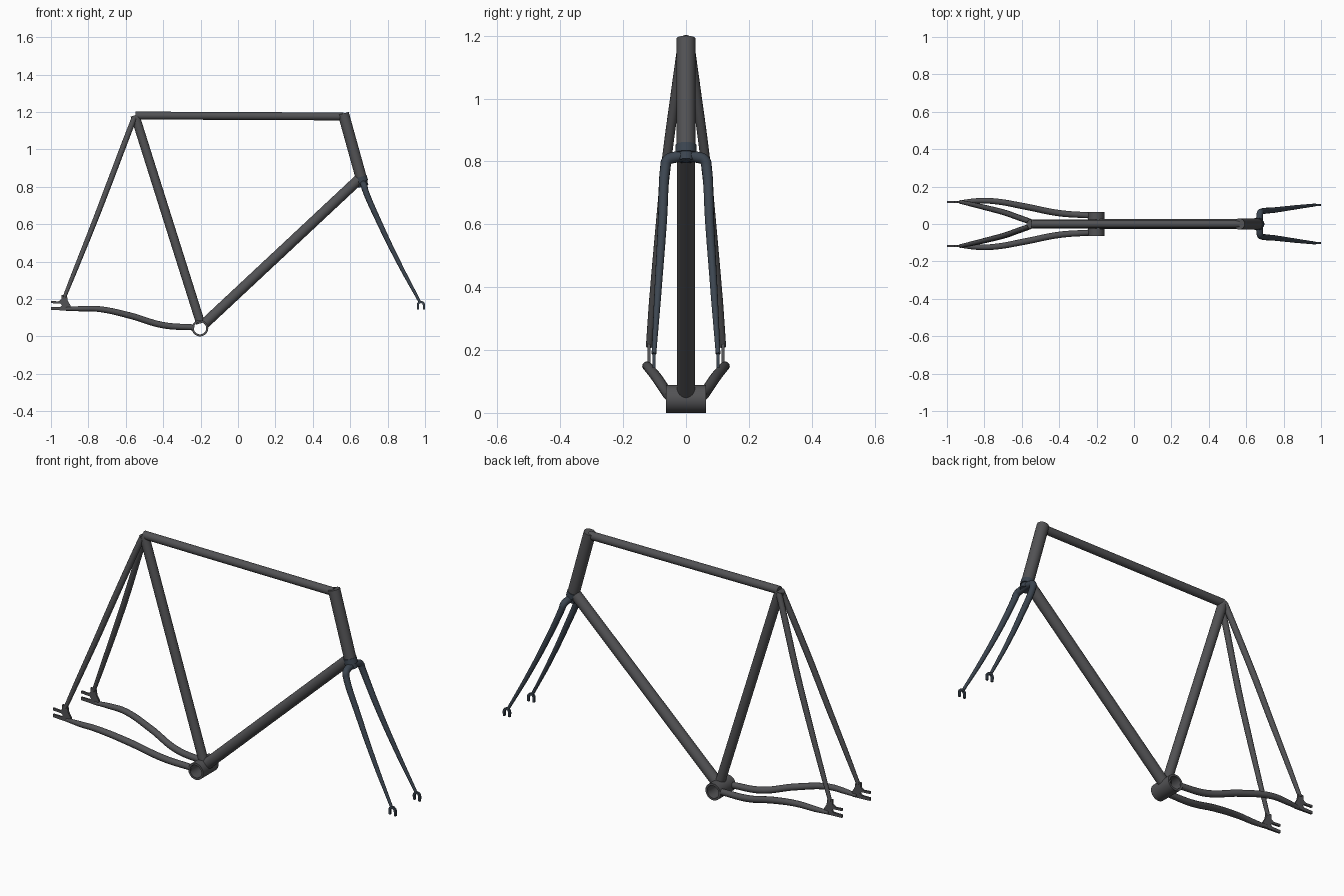
import bpy, bmesh, math
from mathutils import Vector

if "Cube" in bpy.data.objects:
    bpy.data.objects.remove(bpy.data.objects["Cube"])


def material(name, rgb):
    m = bpy.data.materials.new(name)
    m.diffuse_color = (*rgb, 1)
    m.use_nodes = True
    m.node_tree.nodes["Principled BSDF"].inputs["Base Color"].default_value = m.diffuse_color
    return m


FRAME = material("frame_grey", (0.085, 0.085, 0.09))
FORK = material("fork_blue_grey", (0.045, 0.06, 0.08))


def finish(obj, mat):
    obj.data.materials.append(mat)
    bpy.ops.object.select_all(action='DESELECT')
    obj.select_set(True)
    bpy.context.view_layer.objects.active = obj
    if obj.type == 'CURVE':
        bpy.ops.object.convert(target='MESH')
    bpy.ops.object.shade_smooth_by_angle(angle=math.radians(40))
    return bpy.context.object


def tube(name, a, b, r, mat):
    """Straight solid tube between two points."""
    a, b = Vector(a), Vector(b)
    d = b - a
    bpy.ops.mesh.primitive_cylinder_add(vertices=32, radius=r, depth=d.length, location=(a + b) / 2,
                                        rotation=d.to_track_quat('Z', 'Y').to_euler())
    o = bpy.context.object
    o.name = name
    return finish(o, mat)


def bent_tube(name, pts, mat):
    """Smooth bent tube; each point is x, y, z, radius."""
    cu = bpy.data.curves.new(name, 'CURVE')
    cu.dimensions = '3D'
    cu.bevel_depth = 1
    cu.bevel_resolution = 4
    cu.resolution_u = 8
    cu.use_fill_caps = True
    s = cu.splines.new('BEZIER')
    s.bezier_points.add(len(pts) - 1)
    for p, (x, y, z, r) in zip(s.bezier_points, pts):
        p.co = (x, y, z)
        p.radius = r
        p.handle_left_type = p.handle_right_type = 'AUTO'
    o = bpy.data.objects.new(name, cu)
    bpy.context.collection.objects.link(o)
    return finish(o, mat)


def plate(name, outline, y, thick, mat):
    """Flat plate in the XZ plane."""
    bm = bmesh.new()
    f = bm.faces.new([bm.verts.new((x, y - thick / 2, z)) for x, z in outline])
    ext = bmesh.ops.extrude_face_region(bm, geom=[f])
    bmesh.ops.translate(bm, vec=(0, thick, 0),
                        verts=[v for v in ext['geom'] if isinstance(v, bmesh.types.BMVert)])
    bmesh.ops.recalc_face_normals(bm, faces=bm.faces)
    me = bpy.data.meshes.new(name)
    bm.to_mesh(me)
    bm.free()
    o = bpy.data.objects.new(name, me)
    bpy.context.collection.objects.link(o)
    return finish(o, mat)


# Main triangle
tube("seat_tube", (-0.2, 0, 0.07), (-0.551, 0, 1.182), 0.024, FRAME)
tube("top_tube", (-0.548, 0, 1.181), (0.563, 0, 1.176), 0.021, FRAME)
tube("down_tube", (-0.18, 0, 0.067), (0.645, 0, 0.838), 0.028, FRAME)
tube("head_tube", (0.563, 0, 1.192), (0.658, 0, 0.85), 0.03, FRAME)

# Hollow bottom bracket shell, a revolved ring along y
bm = bmesh.new()
N, W, R, r = 40, 0.064, 0.044, 0.033
rings = [[bm.verts.new((-0.203 + q * math.cos(t), y, 0.044 + q * math.sin(t)))
          for t in (2 * math.pi * i / N for i in range(N))]
         for q, y in ((R, -W), (R, W), (r, W), (r, -W))]
for k in range(4):
    A, B = rings[k], rings[(k + 1) % 4]
    for i in range(N):
        j = (i + 1) % N
        bm.faces.new((A[i], A[j], B[j], B[i]))
bmesh.ops.recalc_face_normals(bm, faces=bm.faces)
me = bpy.data.meshes.new("bottom_bracket_shell")
bm.to_mesh(me)
bm.free()
shell = bpy.data.objects.new("bottom_bracket_shell", me)
bpy.context.collection.objects.link(shell)
finish(shell, FRAME)

# Rear stays and slotted dropouts, both sides
rear_outline = [(-0.945, 0.222), (-0.915, 0.222), (-0.91, 0.19), (-0.895, 0.165), (-0.895, 0.137),
                (-1.0, 0.142), (-1.0, 0.157), (-0.95, 0.157), (-0.941, 0.166), (-0.95, 0.175),
                (-1.0, 0.178), (-1.0, 0.19), (-0.96, 0.187), (-0.945, 0.198)]
# Inverted U fork tip
cx, cz = 0.978, 0.168
arc = [math.pi * i / 8 for i in range(9)]
tip_outline = ([(cx + 0.022 * math.cos(t), cz + 0.022 * math.sin(t)) for t in arc]
               + [(cx - 0.02, 0.145), (cx - 0.009, 0.145)]
               + [(cx - 0.01 * math.cos(t), cz + 0.01 * math.sin(t)) for t in arc]
               + [(cx + 0.011, 0.143), (cx + 0.021, 0.143)])

for s, side in ((-1, "right"), (1, "left")):
    bent_tube("chain_stay_" + side, [
        (-0.235, s * 0.046, 0.048, 0.016), (-0.4, s * 0.058, 0.06, 0.017),
        (-0.58, s * 0.093, 0.112, 0.017), (-0.75, s * 0.122, 0.147, 0.0155),
        (-0.84, s * 0.124, 0.148, 0.014), (-0.92, s * 0.118, 0.147, 0.010)], FRAME)
    bent_tube("seat_stay_" + side, [
        (-0.553, s * 0.012, 1.172, 0.015), (-0.604, s * 0.03, 1.04, 0.0155),
        (-0.695, s * 0.062, 0.80, 0.0155), (-0.772, s * 0.082, 0.60, 0.0145),
        (-0.868, s * 0.105, 0.36, 0.0125), (-0.928, s * 0.118, 0.21, 0.010)], FRAME)
    plate("rear_dropout_" + side, rear_outline, s * 0.118, 0.01, FRAME)
    plate("fork_tip_" + side, tip_outline, s * 0.102, 0.01, FORK)

# Fork: blades and crown as one arch, plus crown race
half = [(0.672, 0.042, 0.812, 0.018), (0.675, 0.06, 0.803, 0.0175), (0.681, 0.066, 0.78, 0.0165),
        (0.755, 0.075, 0.61, 0.0145), (0.862, 0.089, 0.39, 0.0115), (0.970, 0.102, 0.188, 0.0075)]
bent_tube("fork_arch", [(x, -y, z, q) for x, y, z, q in reversed(half)] + half, FORK)
tube("crown_race", (0.656, 0, 0.853), (0.664, 0, 0.826), 0.033, FORK)
tube("fork_crown", (0.663, 0, 0.83), (0.671, 0, 0.802), 0.027, FORK)
